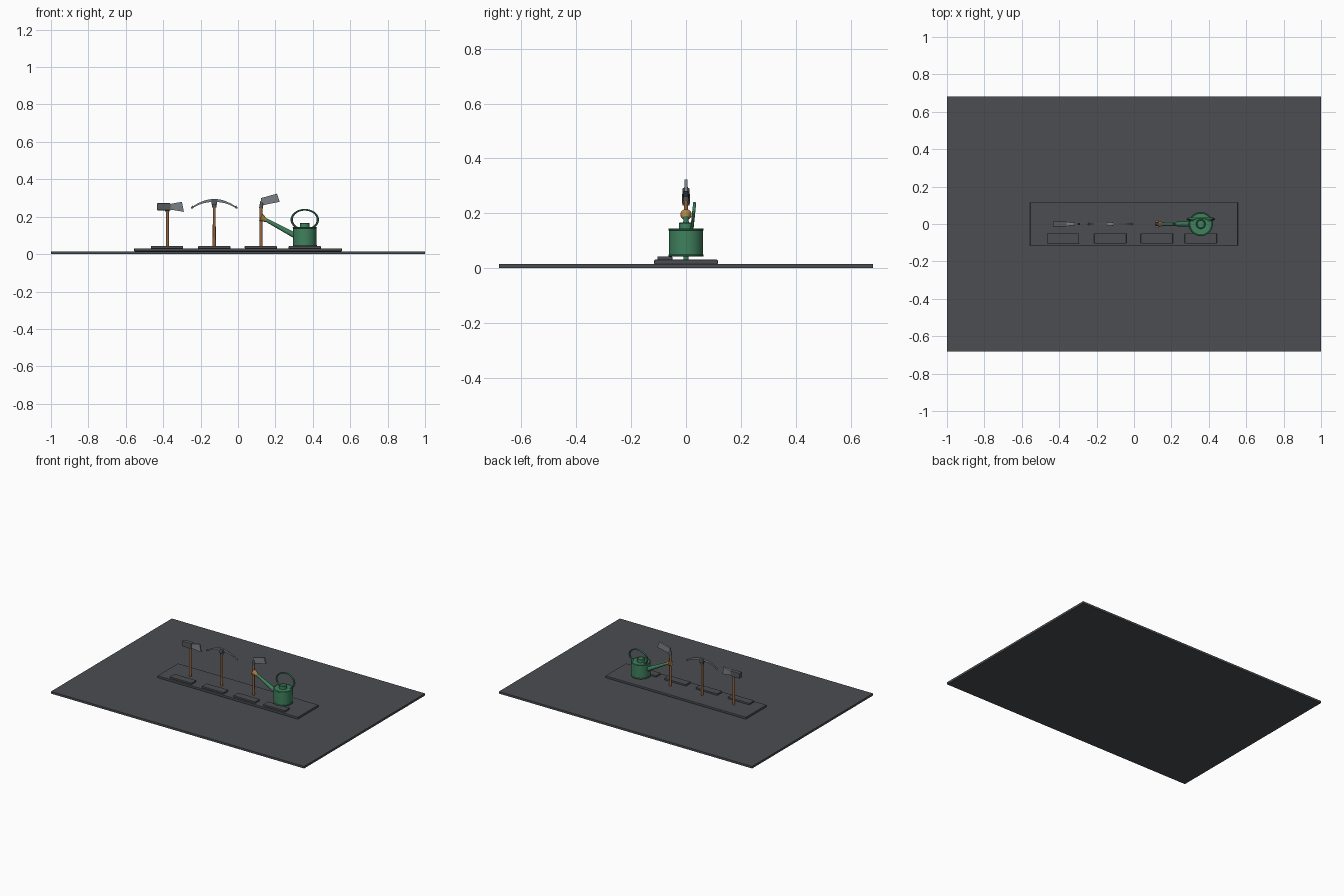
import bpy, math
from mathutils import Vector

if "Cube" in bpy.data.objects:
    bpy.data.objects.remove(bpy.data.objects["Cube"])


def mat(name, c):
    m = bpy.data.materials.new(name)
    m.diffuse_color = (*c, 1)
    m.use_nodes = True
    m.node_tree.nodes["Principled BSDF"].inputs["Base Color"].default_value = m.diffuse_color
    return m


SLATE = mat("slate", (0.07, 0.075, 0.082))
STEEL = mat("steel", (0.2, 0.22, 0.24))
IRON = mat("iron", (0.09, 0.1, 0.11))
WOOD = mat("wood", (0.3, 0.13, 0.05))
GREEN = mat("green", (0.05, 0.22, 0.11))
BRASS = mat("brass", (0.45, 0.24, 0.06))


def finish(ob, name, m, smooth=False, bevel=0):
    ob.name = name
    ob.data.materials.append(m)
    if bevel:
        b = ob.modifiers.new("bevel", 'BEVEL')
        b.width, b.segments = bevel, 2
    if smooth:
        bpy.ops.object.select_all(action='DESELECT')
        ob.select_set(True)
        bpy.context.view_layer.objects.active = ob
        bpy.ops.object.shade_smooth_by_angle()
    return ob


def box(name, x, y, z, m, bevel=0.003):
    bpy.ops.mesh.primitive_cube_add(size=1, location=[(a + b) / 2 for a, b in (x, y, z)])
    ob = bpy.context.object
    ob.scale = [b - a for a, b in (x, y, z)]
    bpy.ops.object.transform_apply(location=False, rotation=False, scale=True)
    return finish(ob, name, m, bevel=bevel)


def rod(name, a, b, r1, r2, m, sides=24):
    a, b = Vector(a), Vector(b)
    bpy.ops.mesh.primitive_cone_add(vertices=sides, radius1=r1, radius2=r2,
                                    depth=(b - a).length, location=(a + b) / 2)
    ob = bpy.context.object
    ob.rotation_euler = (b - a).to_track_quat('Z', 'Y').to_euler()
    return finish(ob, name, m, True)


def ring(name, loc, R, r, m):
    bpy.ops.mesh.primitive_torus_add(major_radius=R, minor_radius=r, location=loc,
                                     major_segments=48, minor_segments=10)
    return finish(bpy.context.object, name, m, True)


def slab(name, pts, m, bevel=0):
    # outline in xz, each point (x, z, half thickness in y)
    n = len(pts)
    v = [(x, -t, z) for x, z, t in pts] + [(x, t, z) for x, z, t in pts]
    f = [tuple(range(n)), tuple(range(2 * n - 1, n - 1, -1))]
    f += [(i, i + n, (i + 1) % n + n, (i + 1) % n) for i in range(n)]
    me = bpy.data.meshes.new(name)
    me.from_pydata(v, [], f)
    ob = bpy.data.objects.new(name, me)
    bpy.context.collection.objects.link(ob)
    import bmesh
    bm = bmesh.new()
    bm.from_mesh(me)
    bmesh.ops.recalc_face_normals(bm, faces=bm.faces)
    bm.to_mesh(me)
    bm.free()
    return finish(ob, name, m, bevel=bevel)


# display base
box("ground_plate", (-1, 1), (-0.682, 0.682), (0, 0.015), SLATE, 0)
box("plinth", (-0.555, 0.555), (-0.116, 0.116), (0.015, 0.031), SLATE)
for i, x in enumerate((-0.38, -0.127, 0.122, 0.357)):
    box(f"label_block_{i}", (x - 0.086, x + 0.086), (-0.104, -0.05), (0.029, 0.043), SLATE)

# axe
rod("axe_handle", (-0.377, 0, 0.03), (-0.377, 0, 0.268), 0.0085, 0.0075, WOOD)
rod("axe_collar", (-0.377, 0, 0.228), (-0.377, 0, 0.24), 0.012, 0.012, IRON)
box("axe_poll", (-0.433, -0.36), (-0.014, 0.014), (0.234, 0.272), IRON)
slab("axe_blade", [(-0.362, 0.238, 0.011), (-0.289, 0.226, 0.004), (-0.3, 0.28, 0.004),
                   (-0.362, 0.268, 0.011)], STEEL)

# pickaxe
rod("pick_handle", (-0.127, 0, 0.03), (-0.127, 0, 0.288), 0.0085, 0.0075, WOOD)
rod("pick_collar", (-0.127, 0, 0.25), (-0.127, 0, 0.265), 0.011, 0.011, IRON)
box("pick_eye", (-0.142, -0.112), (-0.012, 0.012), (0.265, 0.293), IRON)
upper, lower = [], []
for i in range(17):
    u = i / 8 - 1
    c = 0.287 - 0.036 * u * u
    h = 0.0085 - 0.0045 * abs(u)
    x = -0.127 + 0.115 * u
    upper.append((x, c + h, h * 0.8))
    lower.append((x, c - h, h * 0.8))
slab("pick_head", upper + lower[::-1], STEEL)
for s in (-1, 1):
    rod("pick_tip", (-0.127 + s * 0.113, 0, 0.253), (-0.127 + s * 0.124, 0, 0.246),
        0.008, 0.003, STEEL, 12)

# hoe
rod("hoe_handle", (0.123, 0, 0.03), (0.123, 0, 0.265), 0.0085, 0.0075, WOOD)
rod("hoe_socket", (0.123, 0, 0.246), (0.128, 0, 0.28), 0.0105, 0.009, IRON)
slab("hoe_blade", [(0.118, 0.258, 0.006), (0.223, 0.28, 0.006), (0.208, 0.323, 0.006),
                   (0.124, 0.3, 0.006)], STEEL)

# watering can
X = 0.357
rod("can_body", (X, 0, 0.043), (X, 0, 0.143), 0.062, 0.062, GREEN, 48)
for z in (0.046, 0.141):
    ring("can_rim", (X, 0, z), 0.0605, 0.004, GREEN)
rod("can_neck", (X, 0, 0.14), (X, 0, 0.163), 0.026, 0.026, GREEN, 32)
ring("can_neck_rim", (X, 0, 0.162), 0.022, 0.004, GREEN)
rod("can_foot", (X, 0, 0.03), (X, 0, 0.045), 0.01, 0.01, GREEN)
rod("can_spout", (0.312, 0, 0.095), (0.145, 0, 0.185), 0.015, 0.009, GREEN)
rod("spout_rose", (0.15, 0, 0.181), (0.122, 0, 0.196), 0.01, 0.021, BRASS, 32)

# carrying hoop behind the opening
h = ring("can_handle", (X, 0.026, 0.184), 0.07, 0.006, GREEN)
h.rotation_euler = (math.radians(84), 0, 0)
h.scale = (1, 0.76, 1)
